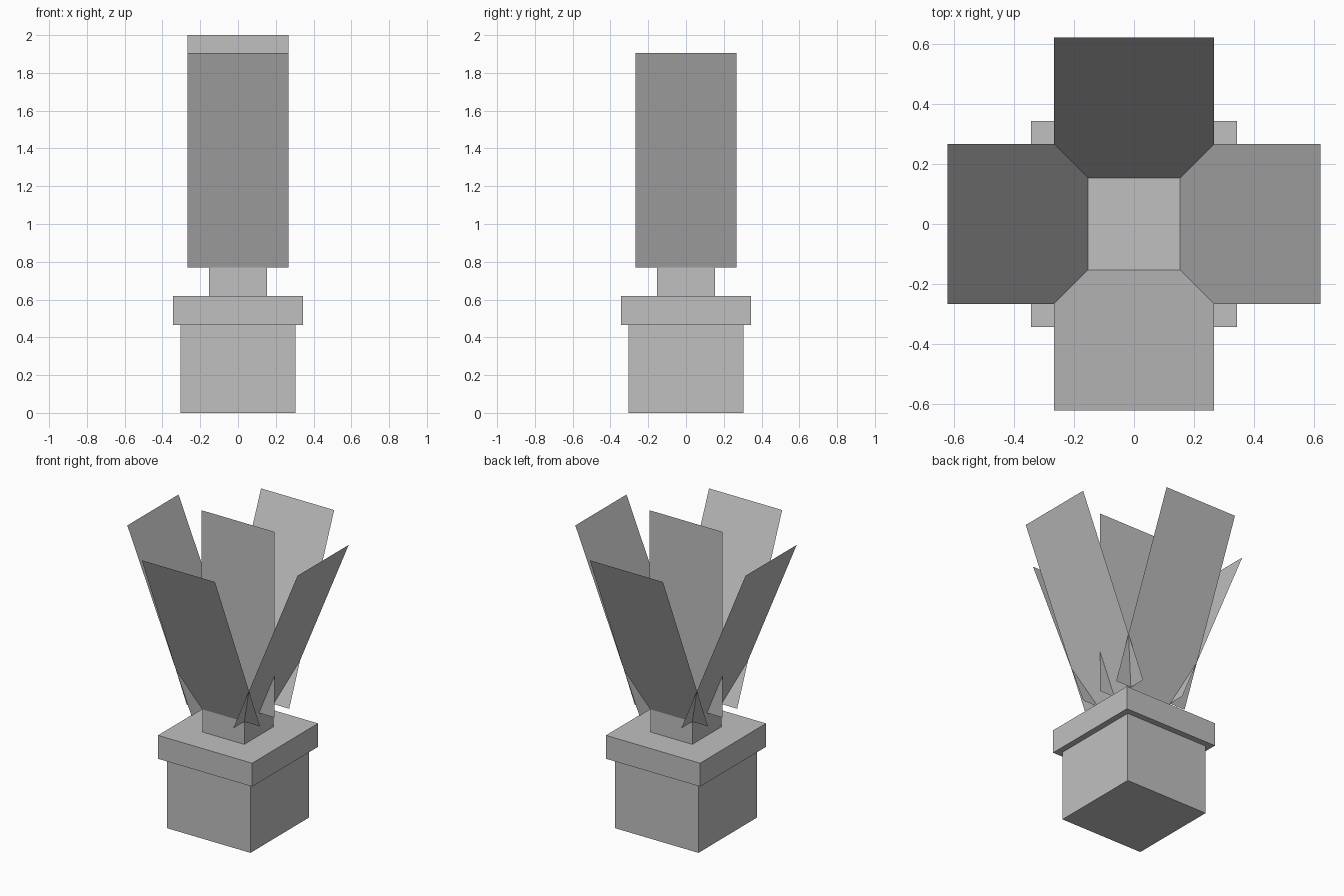
import bpy
from math import radians
from mathutils import Matrix, Vector

cube = bpy.data.objects.get("Cube")
if cube:
    bpy.data.objects.remove(cube, do_unlink=True)

# Single material
grey = bpy.data.materials.new("plain_grey")
grey.use_nodes = True
colour = (0.53, 0.53, 0.53, 1)
grey.diffuse_color = colour
grey.node_tree.nodes["Principled BSDF"].inputs["Base Color"].default_value = colour


def box(name, half, bottom, top):
    bpy.ops.mesh.primitive_cube_add(size=2, location=(0, 0, (bottom + top) / 2))
    ob = bpy.context.object
    ob.name = name
    ob.data.transform(Matrix.Diagonal((half, half, (top - bottom) / 2, 1)))
    ob.data.materials.append(grey)


LEAF_HALF, LEAF_LENGTH, LEAF_BASE = 0.268, 1.23, 0.77
TRUNK_HALF = 0.153


def leaf(name, hinge, lean, turn):
    """Flat upright sheet, tilted outward about its lower edge."""
    corners = [Vector((x, 0, z)) for x, z in (
        (-LEAF_HALF, 0), (LEAF_HALF, 0),
        (LEAF_HALF, LEAF_LENGTH), (-LEAF_HALF, LEAF_LENGTH))]
    place = (Matrix.Rotation(radians(turn), 4, "Z")
             @ Matrix.Translation((0, -hinge, LEAF_BASE))
             @ Matrix.Rotation(radians(lean), 4, "X"))
    mesh = bpy.data.meshes.new(name)
    mesh.from_pydata([place @ c for c in corners], [], [(0, 1, 2, 3)])
    mesh.materials.append(grey)
    bpy.context.collection.objects.link(bpy.data.objects.new(name, mesh))


# Pot, rim and stem
box("pot", 0.305, 0, 0.465)
box("pot_rim", 0.345, 0.465, 0.62)
box("stem", TRUNK_HALF, 0.62, LEAF_BASE)

# Four leaning leaves around one upright leaf
for i, side in enumerate(("front", "left", "back", "right")):
    leaf(side + "_leaf", TRUNK_HALF, 22.5, 90 * i)
leaf("centre_leaf", 0, 0, 0)
